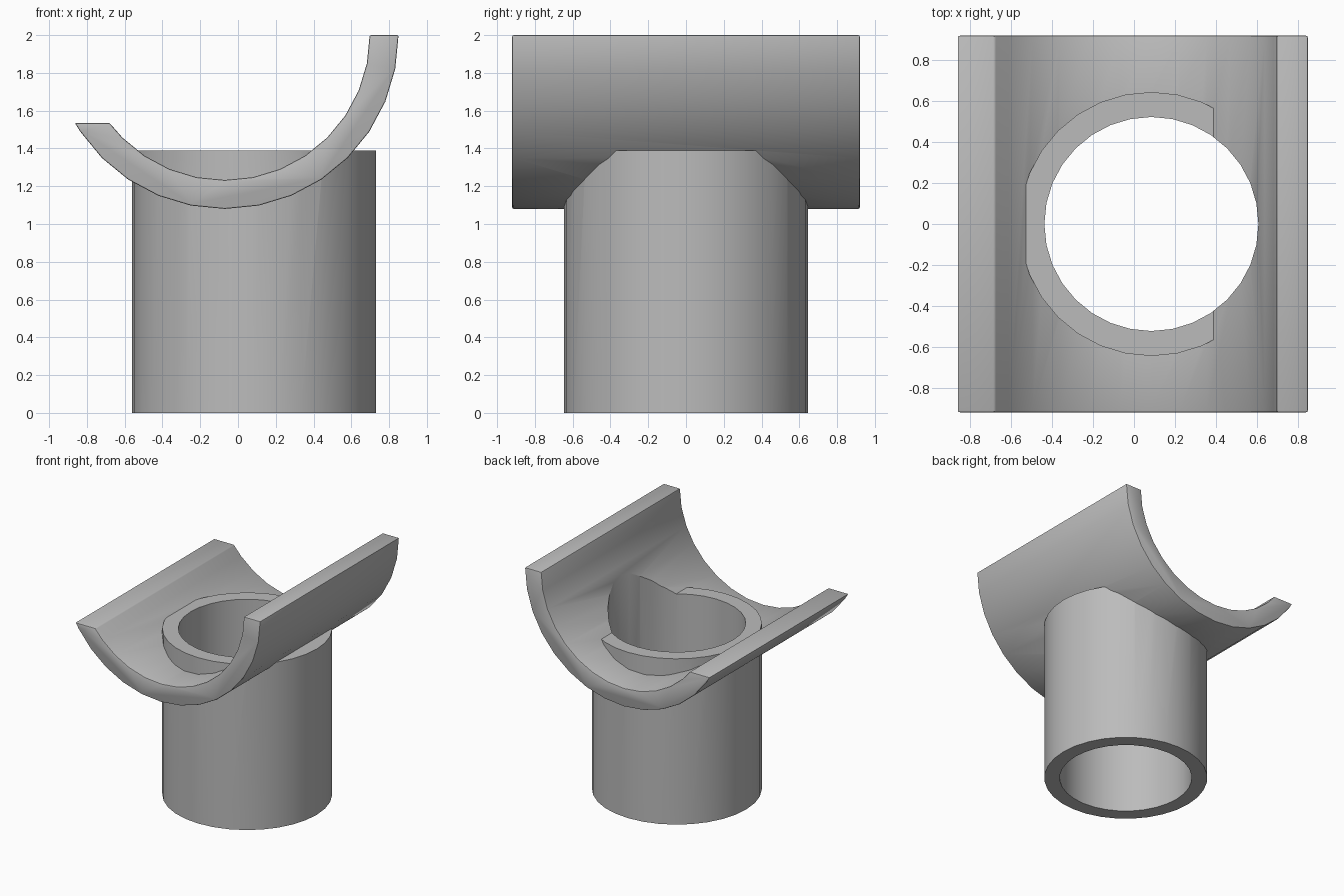
import bpy, bmesh
from math import cos, sin, radians, sqrt

cube = bpy.data.objects.get("Cube")
if cube:
    bpy.data.objects.remove(cube, do_unlink=True)

# Plain grey material
grey = bpy.data.materials.new("plain grey")
grey.use_nodes = True
colour = (0.5, 0.5, 0.5, 1)
grey.diffuse_color = colour
grey.node_tree.nodes["Principled BSDF"].inputs["Base Color"].default_value = colour

PIPE_X = 0.085
SIDES = 32


def add_object(name, bm):
    bmesh.ops.recalc_face_normals(bm, faces=bm.faces)
    mesh = bpy.data.meshes.new(name)
    bm.to_mesh(mesh)
    bm.free()
    mesh.materials.append(grey)
    obj = bpy.data.objects.new(name, mesh)
    bpy.context.collection.objects.link(obj)
    return obj


def upright_cylinder(name, radius, bottom, top):
    bm = bmesh.new()
    bmesh.ops.create_cone(bm, cap_ends=True, segments=SIDES, radius1=radius,
                          radius2=radius, depth=top - bottom)
    bmesh.ops.translate(bm, verts=bm.verts, vec=(PIPE_X, 0, (bottom + top) / 2))
    return add_object(name, bm)


def trough_arc(radius, centre_x=-0.07, centre_z=2.0, left_top=1.535):
    """Arc from the high right rim down and up to the low left rim."""
    points = []
    for i in range(SIDES // 2 + 1):
        a = radians(360 / SIDES * i)
        x, z = radius * cos(a), centre_z - radius * sin(a)
        if x < 0 and z > left_top:
            break
        points.append((centre_x + x, z))
    rim = -sqrt(radius ** 2 - (centre_z - left_top) ** 2)
    points.append((centre_x + rim, left_top))
    return points


def apply_modifier(obj, kind, **settings):
    mod = obj.modifiers.new(kind.lower(), kind)
    for key, value in settings.items():
        setattr(mod, key, value)
    bpy.ops.object.select_all(action="DESELECT")
    bpy.context.view_layer.objects.active = obj
    obj.select_set(True)
    bpy.ops.object.modifier_apply(modifier=mod.name)


# Open trough lying along y, with softened rims
bm = bmesh.new()
outline = trough_arc(0.92) + trough_arc(0.767)[::-1]
face = bm.faces.new([bm.verts.new((x, -0.92, z)) for x, z in outline])
extruded = bmesh.ops.extrude_face_region(bm, geom=[face])["geom"]
bmesh.ops.translate(bm, vec=(0, 1.84, 0),
                    verts=[v for v in extruded if isinstance(v, bmesh.types.BMVert)])
saddle = add_object("pipe_saddle", bm)
apply_modifier(saddle, "BEVEL", width=0.008, segments=2,
               limit_method="ANGLE", angle_limit=radians(40))

# Upright pipe joined on, then bored through the trough
pipe = upright_cylinder("upright_pipe", 0.645, 0, 1.388)
bore = upright_cylinder("bore_cutter", 0.523, -0.2, 1.9)
for tool, operation in ((pipe, "UNION"), (bore, "DIFFERENCE")):
    apply_modifier(saddle, "BOOLEAN", object=tool, operation=operation, solver="EXACT")
    bpy.data.objects.remove(tool, do_unlink=True)

bpy.ops.object.shade_smooth_by_angle(angle=radians(30))
